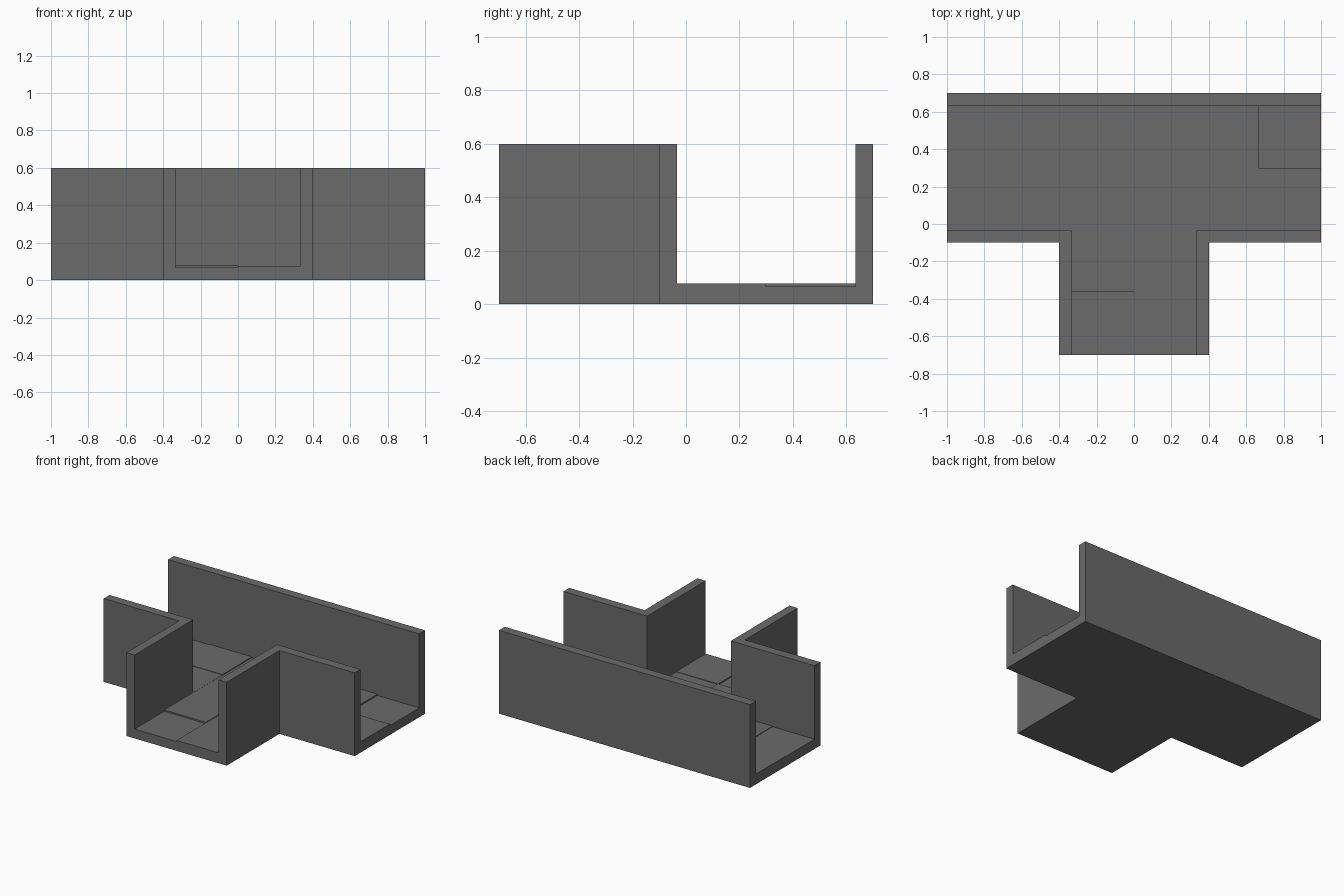
import bpy
import bmesh

cube = bpy.data.objects.get("Cube")
if cube:
    bpy.data.objects.remove(cube, do_unlink=True)

stone = bpy.data.materials.new("dark grey stone")
stone.use_nodes = True
GREY = (0.145, 0.145, 0.145, 1)
stone.diffuse_color = GREY
bsdf = stone.node_tree.nodes["Principled BSDF"]
bsdf.inputs["Base Color"].default_value = GREY
bsdf.inputs["Roughness"].default_value = 0.9


def prism(name, outline, z0, z1):
    """Extrude a flat outline from z0 up to z1."""
    bm = bmesh.new()
    base = bm.faces.new([bm.verts.new((x, y, z0)) for x, y in outline])
    top = bmesh.ops.extrude_face_region(bm, geom=[base], use_keep_orig=True)
    verts = [v for v in top["geom"] if isinstance(v, bmesh.types.BMVert)]
    bmesh.ops.translate(bm, verts=verts, vec=(0, 0, z1 - z0))
    bmesh.ops.recalc_face_normals(bm, faces=bm.faces)
    mesh = bpy.data.meshes.new(name)
    bm.to_mesh(mesh)
    bm.free()
    mesh.materials.append(stone)
    obj = bpy.data.objects.new(name, mesh)
    bpy.context.collection.objects.link(obj)
    return obj


def rect(x0, x1, y0, y1):
    return [(x0, y0), (x1, y0), (x1, y1), (x0, y1)]


HEIGHT, SLAB, WALL = 0.6, 0.06, 0.066
BACK, FRONT, STEM, CORNER = 0.7, -0.7, 0.4, -0.1
TILE = 1 / 3

# T-shaped floor slab
prism("floor_slab", [(-1, BACK), (-1, CORNER), (-STEM, CORNER), (-STEM, FRONT),
                     (STEM, FRONT), (STEM, CORNER), (1, CORNER), (1, BACK)], 0, SLAB)

# Straight back wall and two L-shaped corner walls
prism("back_wall", rect(-1, 1, BACK - WALL, BACK), SLAB, HEIGHT)
inner = STEM - WALL
for side, s in (("left", 1), ("right", -1)):
    ell = [(inner, FRONT), (STEM, FRONT), (STEM, CORNER), (1, CORNER),
           (1, CORNER + WALL), (inner, CORNER + WALL)]
    prism(side + "_corner_wall", [(s * x, y) for x, y in ell], SLAB, HEIGHT)

# Uneven paving tiles: rows from front to back, heights from -x to +x
rows = [
    (FRONT, -0.364, -TILE, (0.067, 0.075)),
    (-0.364, CORNER + WALL, -TILE, (0.077, 0.072)),
    (CORNER + WALL, 0.3, -1, (0.071, 0.075, 0.074, 0.070, 0.073, 0.078)),
    (0.3, BACK - WALL, -1, (0.074, 0.078, 0.072, 0.076, 0.077, 0.067)),
]
for r, (y0, y1, start, heights) in enumerate(rows):
    for c, top in enumerate(heights):
        x0 = start + c * TILE
        prism(f"floor_tile_{r + 1}_{c + 1}", rect(x0, x0 + TILE, y0, y1), SLAB, top)
